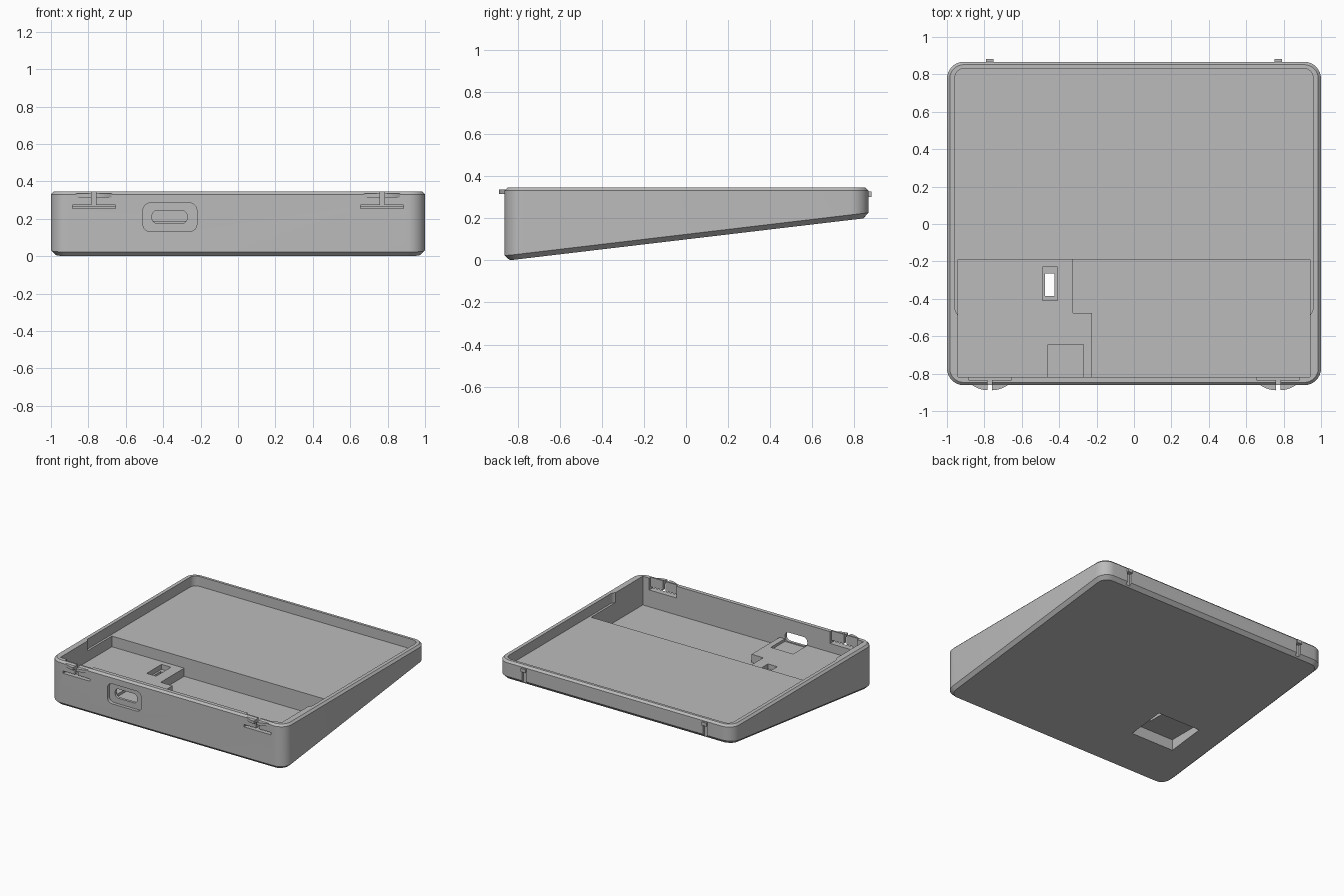
import bpy, bmesh
from math import sin, cos, pi, radians
from mathutils import Vector

if "Cube" in bpy.data.objects:
    bpy.data.objects.remove(bpy.data.objects["Cube"])

grey = bpy.data.materials.new("light_grey_plastic")
grey.use_nodes = True
GREY = (0.5, 0.5, 0.5, 1)
grey.diffuse_color = GREY
grey.node_tree.nodes["Principled BSDF"].inputs["Base Color"].default_value = GREY

FRONT, BACK, TOP = -0.862, 0.867, 0.346


def slope(y):
    """Height of the tilted underside."""
    return max(0, 0.1183 * (y + 0.84))


def rounded(x0, x1, y0, y1, r, steps=8):
    """Counter-clockwise rounded rectangle."""
    corners = [(x1 - r, y1 - r), (x0 + r, y1 - r), (x0 + r, y0 + r), (x1 - r, y0 + r)]
    return [(cx + r * cos(a), cy + r * sin(a))
            for q, (cx, cy) in enumerate(corners)
            for a in [(q + i / steps) * pi / 2 for i in range(steps + 1)]]


def rect(x0, x1, y0, y1):
    return [(x1, y1), (x0, y1), (x0, y0), (x1, y0)]


def loft(name, rings):
    """Skin a stack of matching rings and cap both ends."""
    bm = bmesh.new()
    loops = [[bm.verts.new(p) for p in ring] for ring in rings]
    n = len(loops[0])
    for a, b in zip(loops, loops[1:]):
        for i in range(n):
            j = (i + 1) % n
            bm.faces.new((a[i], a[j], b[j], b[i]))
    bm.faces.new(loops[0][::-1])
    bm.faces.new(loops[-1])
    bmesh.ops.recalc_face_normals(bm, faces=bm.faces)
    mesh = bpy.data.meshes.new(name)
    bm.to_mesh(mesh)
    bm.free()
    mesh.materials.append(grey)
    obj = bpy.data.objects.new(name, mesh)
    bpy.context.collection.objects.link(obj)
    return obj


def prism(name, outline, low, high, along_y=False):
    """Extrude an outline in z, or an x-z outline in y."""
    place = (lambda a, b, h: Vector((a, h, b))) if along_y else (lambda a, b, h: Vector((a, b, h)))
    return loft(name, [[place(a, b, h) for a, b in outline] for h in (low, high)])


def select(obj):
    bpy.ops.object.select_all(action='DESELECT')
    obj.select_set(True)
    bpy.context.view_layer.objects.active = obj


def cut(obj, outline, low, high, along_y=False):
    cutter = prism("cutter", outline, low, high, along_y)
    cutter.hide_render = True
    mod = obj.modifiers.new("cut", 'BOOLEAN')
    mod.operation = 'DIFFERENCE'
    mod.solver = 'EXACT'
    mod.object = cutter
    select(obj)
    bpy.ops.object.modifier_apply(modifier=mod.name)
    bpy.data.objects.remove(cutter)


# Wedge-shaped tray with chamfered top and bottom edges
outer = rounded(-1, 1, FRONT, BACK, 0.09)
base = rounded(-0.975, 0.975, FRONT + 0.025, BACK - 0.025, 0.07)
lip = rounded(-0.985, 0.985, FRONT + 0.015, BACK - 0.015, 0.075)
tray = loft("tray", [
    [(x, y, slope(y)) for x, y in base],
    [(x, y, slope(y) + 0.024) for x, y in outer],
    [(x, y, 0.331) for x, y in outer],
    [(x, y, TOP) for x, y in lip],
])

# Shallow upper pocket, and the deeper front bay that leaves a stepped platform
cut(tray, rounded(-0.957, 0.957, -0.5, 0.832, 0.05), 0.27, 0.5)
cut(tray, rect(-0.94, 0.94, -0.817, -0.19), 0.188, 0.5)
cut(tray, [(0.94, -0.19), (-0.325, -0.19), (-0.325, -0.475),
           (-0.225, -0.475), (-0.225, -0.817), (0.94, -0.817)], 0.125, 0.5)

# Underside pocket, with a slot through the platform
cut(tray, rect(-0.76, -0.395, -0.49, -0.2), -0.1, 0.125)
cut(tray, rect(-0.49, -0.41, -0.41, -0.23), 0.15, 0.3)
cut(tray, rect(-0.475, -0.425, -0.385, -0.265), 0.1, 0.3)

# Connector notch, opening and surrounding recess
cut(tray, rect(-0.46, -0.27, -0.817, -0.645), 0.168, 0.3)
cut(tray, rounded(-0.46, -0.272, 0.175, 0.245, 0.03), -0.9, -0.8, True)
cut(tray, rounded(-0.508, -0.22, 0.132, 0.285, 0.04), -0.9, FRONT + 0.025, True)

for side in (-1, 1):
    cx = 0.77 * side
    # Thinned wall and T-shaped slit that free the front clip fingers
    cut(tray, rect(cx - 0.115, cx + 0.115, -0.835, -0.8), 0.255, 0.5)
    cut(tray, rect(cx - 0.115, cx + 0.115, 0.255, 0.273), -0.9, -0.8, True)
    cut(tray, rect(cx - 0.012, cx + 0.012, 0.26, 0.5), -0.9, -0.8, True)
    # Groove under each rear catch
    cut(tray, rect(cx - 0.017, cx + 0.017, BACK - 0.016, 0.9), 0.15, 0.3)

select(tray)
bpy.ops.object.shade_smooth_by_angle(angle=radians(25))

for side, word in ((-1, "right"), (1, "left")):
    cx = 0.77 * side
    # Front clip: lens-shaped catch split into two halves
    for half, end in ((-1, "outer"), (1, "inner")):
        h = half * -side
        arc = [(cx + h * (0.012 + 0.083 * t), FRONT - 0.027 * (1 - t * t))
               for t in [i / 6 for i in range(7)]]
        root = [(cx + h * 0.095, FRONT + 0.02), (cx + h * 0.012, FRONT + 0.02)]
        prism(f"front_clip_{word}_{end}", arc + root, 0.315, 0.336)
    # Rear catch
    prism(f"rear_catch_{word}", rect(cx - 0.02, cx + 0.02, BACK - 0.02, BACK + 0.014), 0.3, 0.326)
